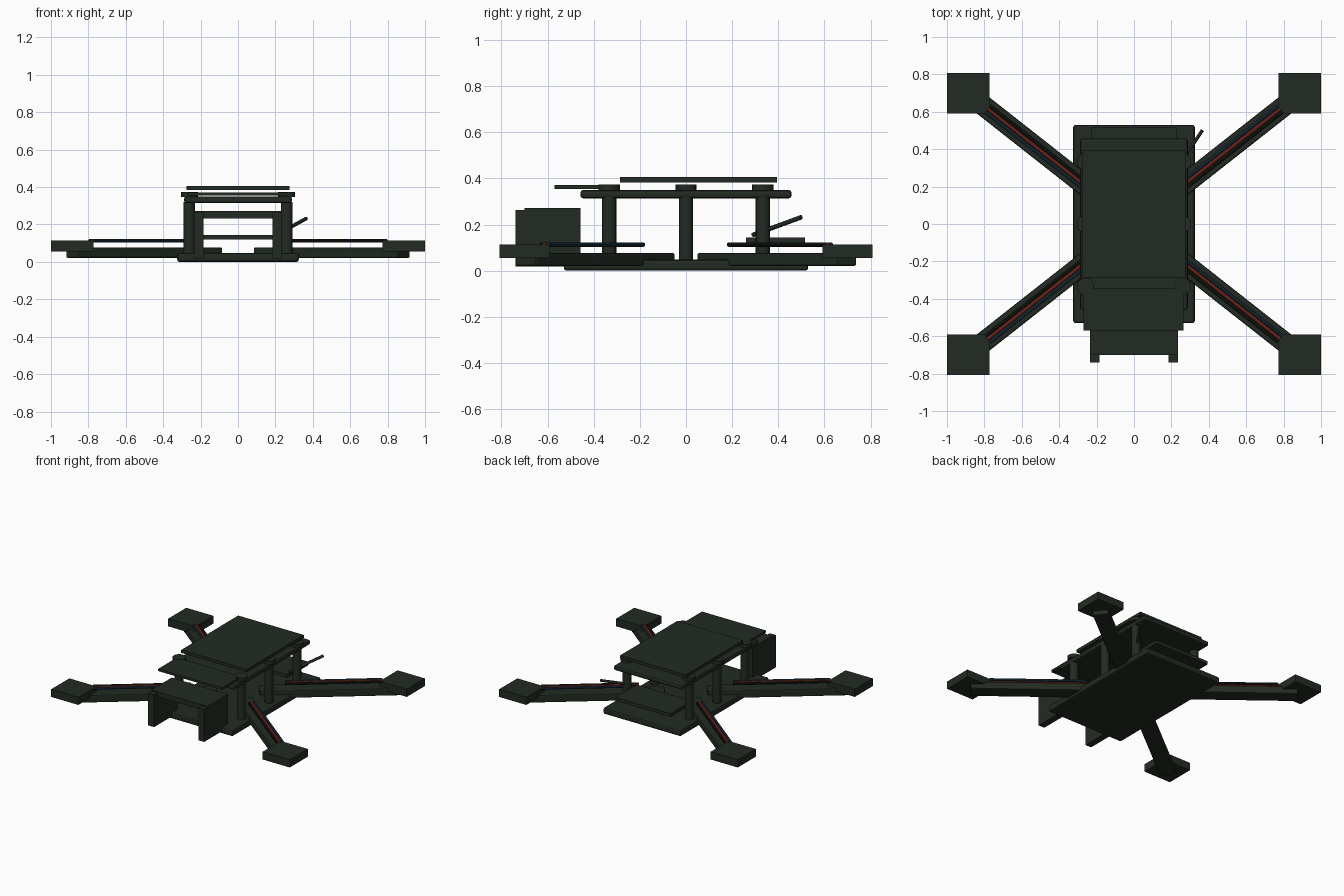
import bpy, math
from mathutils import Vector

if "Cube" in bpy.data.objects:
    bpy.data.objects.remove(bpy.data.objects["Cube"])


def material(name, rgb):
    m = bpy.data.materials.new(name)
    m.diffuse_color = (*rgb, 1)
    m.use_nodes = True
    m.node_tree.nodes["Principled BSDF"].inputs["Base Color"].default_value = m.diffuse_color
    return m


GREEN = material("dark green", (0.016, 0.024, 0.016))
RED = material("red wire", (0.27, 0.035, 0.018))
BLUE = material("blue wire", (0.012, 0.035, 0.06))
BLACK = material("black wire", (0.008, 0.01, 0.008))


def finish(ob, name, mat, bevel=0):
    ob.name = name
    ob.data.materials.append(mat)
    if bevel:
        b = ob.modifiers.new("bevel", "BEVEL")
        b.width = bevel
        b.segments = 2
    return ob


def box(name, lo, hi, bevel=0, mat=GREEN):
    lo, hi = Vector(lo), Vector(hi)
    bpy.ops.mesh.primitive_cube_add(size=1, location=(lo + hi) / 2)
    ob = bpy.context.object
    ob.scale = hi - lo
    bpy.ops.object.transform_apply(location=False, rotation=False, scale=True)
    return finish(ob, name, mat, bevel)


def rod(name, a, b, r, mat=GREEN, sides=16):
    a, b = Vector(a), Vector(b)
    d = b - a
    bpy.ops.mesh.primitive_cylinder_add(vertices=sides, radius=r, depth=d.length, location=(a + b) / 2)
    ob = bpy.context.object
    ob.rotation_euler = d.to_track_quat("Z", "Y").to_euler()
    bpy.ops.object.shade_smooth_by_angle(angle=math.radians(40))
    return finish(ob, name, mat)


# Main plates
box("bottom_plate", (-0.325, -0.53, 0.0), (0.325, 0.53, 0.048), 0.012)
box("top_plate", (-0.288, -0.458, 0.314), (0.288, 0.458, 0.35), 0.012)
box("battery_pad", (-0.275, -0.287, 0.383), (0.275, 0.395, 0.406))
box("front_shelf", (-0.27, -0.57, 0.355), (0.265, -0.345, 0.372))

# Standoffs with screw heads
for sx in (-1, 1):
    for y in (-0.333, 0, 0.333):
        x = sx * 0.26
        rod("standoff", (x, y, 0.04), (x, y, 0.32), 0.031)
        rod("screw_head", (x, y, 0.348), (x, y, 0.374), 0.046)

# Arms, motor mounts and the three wires above each arm
for sx in (-1, 1):
    for sy in (-1, 1):
        inner = Vector((sx * 0.115, sy * 0.09, 0.049))
        outer = Vector((sx * 0.887, sy * 0.697, 0.049))
        d = outer - inner
        arm = box("arm", (-d.length / 2, -0.055, -0.0285), (d.length / 2, 0.055, 0.0285), 0.008)
        arm.location = (inner + outer) / 2
        arm.rotation_euler.z = math.atan2(d.y, d.x)
        mx, my = sx * 0.886, sy * 0.7
        box("motor_mount", (mx - 0.114, my - 0.108, 0.055), (mx + 0.114, my + 0.108, 0.113))
        side = Vector((-d.y, d.x, 0)).normalized()
        for off, mat in ((0.02, BLUE), (0, RED), (-0.02, BLACK)):
            p = side * off
            rod("wire", Vector((sx * 0.255, sy * 0.2, 0.113)) + p,
                Vector((sx * 0.782, sy * 0.615, 0.113)) + p, 0.0095, mat, 8)

# Camera bracket at the front
for sx in (-0.21, 0.21):
    box("camera_side", (sx - 0.025, -0.74, 0.018), (sx + 0.025, -0.458, 0.263))
box("camera_roof", (-0.235, -0.7, 0.233), (0.235, -0.458, 0.272))

# Receiver board and antenna at the rear
box("receiver_board", (-0.23, 0.26, 0.12), (0.23, 0.515, 0.145))
rod("antenna", (0.225, 0.29, 0.155), (0.365, 0.5, 0.232), 0.01, GREEN, 10)
